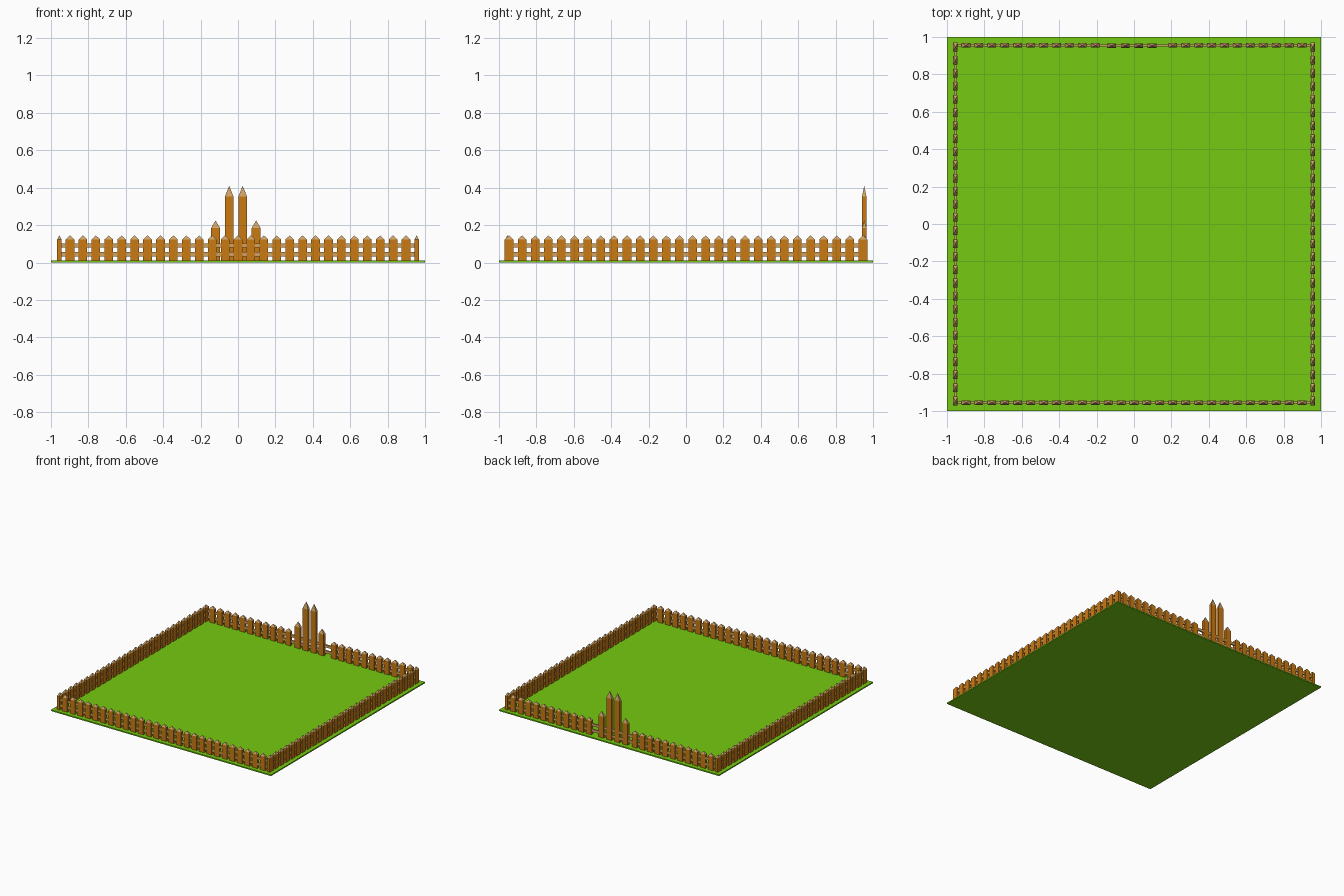
import bpy, bmesh

if "Cube" in bpy.data.objects:
    bpy.data.objects.remove(bpy.data.objects["Cube"])


def material(name, color):
    m = bpy.data.materials.new(name)
    m.diffuse_color = (*color, 1)
    m.use_nodes = True
    m.node_tree.nodes["Principled BSDF"].inputs["Base Color"].default_value = m.diffuse_color
    return m


GRASS = material("grass", (0.18, 0.59, 0.006))
WOOD = material("wood", (0.59, 0.195, 0.006))
CUT = material("cut_wood", (0.62, 0.37, 0.14))

EDGE = 0.955      # fence line distance from the centre
THICK = 0.024     # picket thickness
BASE = 0.01       # top of the ground slab


def finish(bm, name, *mats):
    bmesh.ops.recalc_face_normals(bm, faces=bm.faces)
    mesh = bpy.data.meshes.new(name)
    bm.to_mesh(mesh)
    bm.free()
    for m in mats:
        mesh.materials.append(m)
    ob = bpy.data.objects.new(name, mesh)
    bpy.context.collection.objects.link(ob)
    return ob


def picket(bm, x, y, sx, sy, shoulder, tip):
    # square post with a pyramid point in lighter wood
    corners = [(-1, -1), (1, -1), (1, 1), (-1, 1)]
    low, high = [[bm.verts.new((x + a * sx / 2, y + b * sy / 2, z)) for a, b in corners]
                 for z in (BASE - 0.005, shoulder)]
    apex = bm.verts.new((x, y, tip))
    bm.faces.new(low[::-1])
    for i in range(4):
        j = (i + 1) % 4
        bm.faces.new((low[i], low[j], high[j], high[i]))
        bm.faces.new((high[i], high[j], apex)).material_index = 1


def box(bm, lo, hi):
    vs = bmesh.ops.create_cube(bm, size=1)["verts"]
    for v in vs:
        for k in range(3):
            v.co[k] = (lo[k] + hi[k]) / 2 + v.co[k] * (hi[k] - lo[k])


# ground slab
bm = bmesh.new()
box(bm, (-1, -1, 0), (1, 1, BASE))
finish(bm, "ground", GRASS)

# front and back pickets, leaving room in the back row for the tall posts
for name, y in (("front_pickets", -EDGE), ("back_pickets", EDGE)):
    bm = bmesh.new()
    for i in range(-13, 14):
        if y < 0 or abs(i) > 2:
            picket(bm, i * 0.0691, y, 0.046, THICK, 0.123, 0.145)
    finish(bm, name, WOOD, CUT)

# side pickets
for name, x in (("left_pickets", -EDGE), ("right_pickets", EDGE)):
    bm = bmesh.new()
    for i in range(28):
        picket(bm, x, (i - 13.5) * 0.0701, THICK, 0.046, 0.123, 0.145)
    finish(bm, name, WOOD, CUT)

# tall posts at the middle of the back row
bm = bmesh.new()
for x, shoulder, tip in ((-0.12, 0.185, 0.225), (-0.047, 0.352, 0.41),
                         (0.025, 0.352, 0.41), (0.097, 0.185, 0.225)):
    picket(bm, x, EDGE - 0.002, 0.047, THICK, shoulder, tip)
finish(bm, "tall_posts", WOOD, CUT)

# two horizontal rails on each side
bm = bmesh.new()
for z0, z1 in ((0.033, 0.055), (0.081, 0.102)):
    for s in (-EDGE, EDGE):
        box(bm, (-EDGE, s - 0.006, z0), (EDGE, s + 0.006, z1))
        box(bm, (s - 0.006, -EDGE, z0), (s + 0.006, EDGE, z1))
finish(bm, "rails", CUT)
